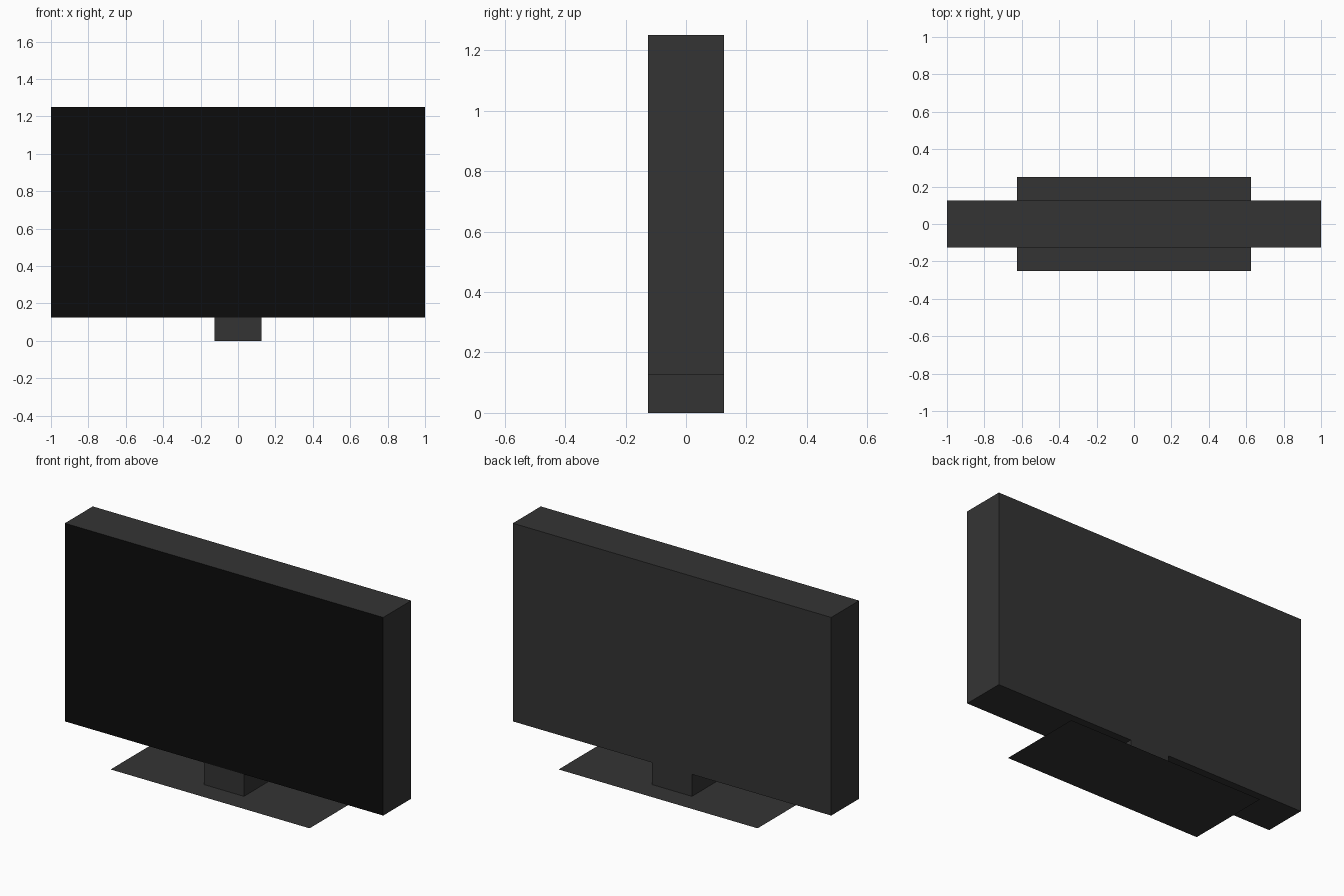
import bpy, bmesh
from mathutils import Matrix

if "Cube" in bpy.data.objects:
    bpy.data.objects.remove(bpy.data.objects["Cube"])


def material(name, value):
    m = bpy.data.materials.new(name)
    m.diffuse_color = (value, value, value, 1)
    m.use_nodes = True
    m.node_tree.nodes["Principled BSDF"].inputs["Base Color"].default_value = m.diffuse_color
    return m


casing = material("dark grey plastic", 0.034)
glass = material("black screen", 0.0035)


def add_object(name, bm, mats):
    mesh = bpy.data.meshes.new(name)
    bm.to_mesh(mesh)
    bm.free()
    for m in mats:
        mesh.materials.append(m)
    obj = bpy.data.objects.new(name, mesh)
    bpy.context.collection.objects.link(obj)
    return obj


def box(size, center):
    bm = bmesh.new()
    mat = Matrix.Translation(center) @ Matrix.Diagonal((*size, 1))
    bmesh.ops.create_cube(bm, size=1, matrix=mat)
    bm.normal_update()
    return bm


# Display housing, with its front face as the black screen
bm = box((2, 0.25, 1.125), (0, 0, 0.6875))
for f in bm.faces:
    f.material_index = 1 if f.normal.y < -0.5 else 0
add_object("display", bm, [casing, glass])

# Neck, open where it meets the housing and the base
bm = box((0.25, 0.25, 0.125), (0, 0, 0.0625))
ends = [f for f in bm.faces if abs(f.normal.z) > 0.5]
bmesh.ops.delete(bm, geom=ends, context='FACES_ONLY')
add_object("neck", bm, [casing])

# Paper-thin base plate
bm = bmesh.new()
bmesh.ops.create_grid(bm, x_segments=1, y_segments=1, size=0.5,
                      matrix=Matrix.Diagonal((1.25, 0.5, 1, 1)))
add_object("base_plate", bm, [casing])
